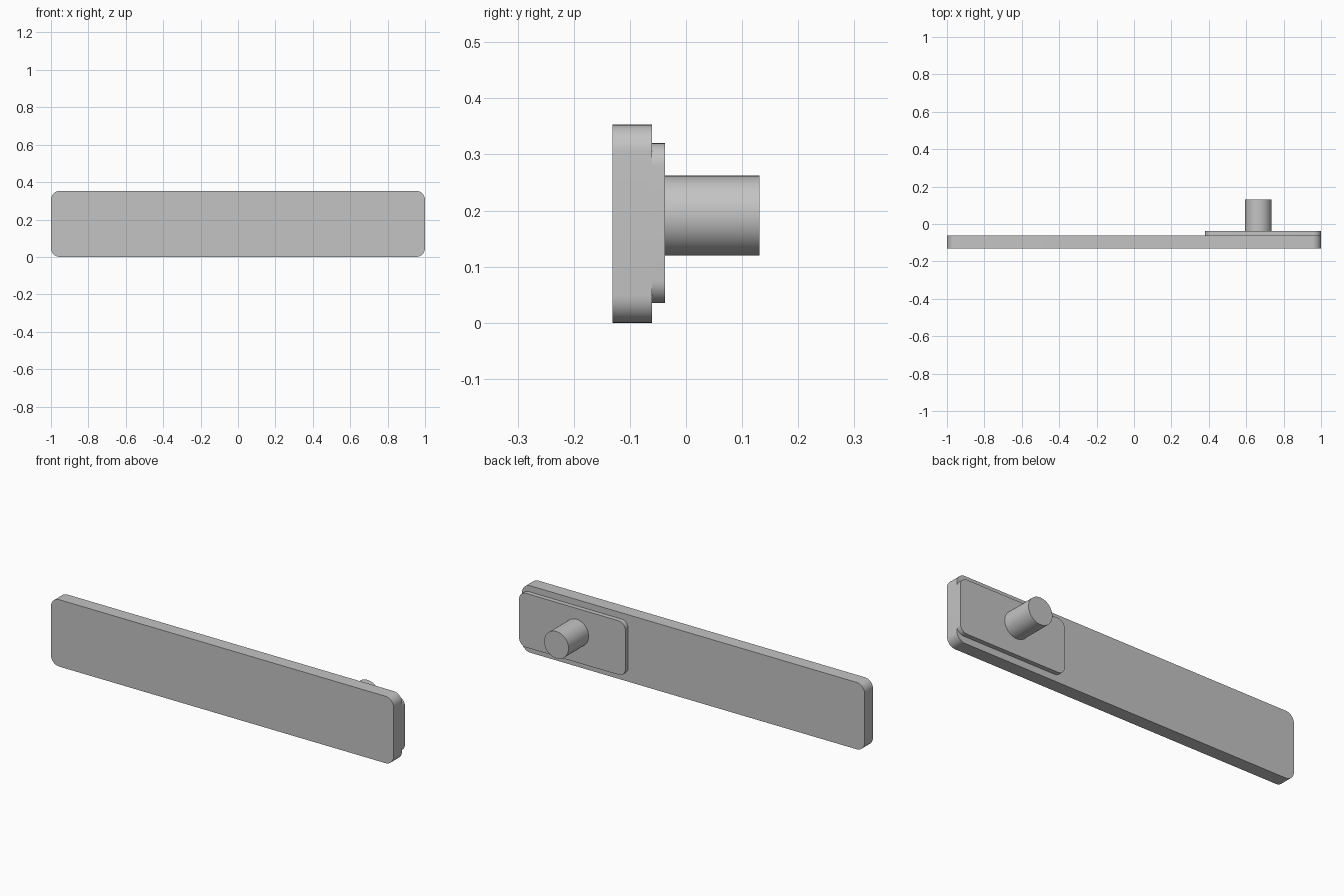
import bpy
import bmesh
from math import cos, sin, pi

cube = bpy.data.objects.get("Cube")
if cube:
    bpy.data.objects.remove(cube, do_unlink=True)

# Single plain grey material
grey = bpy.data.materials.new("plain grey")
grey.use_nodes = True
colour = (0.55, 0.55, 0.55, 1)
grey.diffuse_color = colour
grey.node_tree.nodes["Principled BSDF"].inputs["Base Color"].default_value = colour


def extrude_outline(name, outline, y0, y1):
    """Extrude a closed x-z outline from y0 back to y1."""
    bm = bmesh.new()
    face = bm.faces.new([bm.verts.new((x, y0, z)) for x, z in outline])
    result = bmesh.ops.extrude_face_region(bm, geom=[face], use_keep_orig=True)
    moved = [v for v in result["geom"] if isinstance(v, bmesh.types.BMVert)]
    bmesh.ops.translate(bm, verts=moved, vec=(0, y1 - y0, 0))
    bmesh.ops.recalc_face_normals(bm, faces=bm.faces)
    mesh = bpy.data.meshes.new(name)
    bm.to_mesh(mesh)
    bm.free()
    mesh.materials.append(grey)
    obj = bpy.data.objects.new(name, mesh)
    bpy.context.collection.objects.link(obj)
    bpy.ops.object.select_all(action="DESELECT")
    obj.select_set(True)
    bpy.context.view_layer.objects.active = obj
    bpy.ops.object.shade_smooth_by_angle(angle=pi / 6)
    return obj


def rounded_rectangle(x0, x1, z0, z1, radius, steps=10):
    corners = [(x1 - radius, z1 - radius), (x0 + radius, z1 - radius),
               (x0 + radius, z0 + radius), (x1 - radius, z0 + radius)]
    return [(cx + radius * cos((k + s / steps) * pi / 2),
             cz + radius * sin((k + s / steps) * pi / 2))
            for k, (cx, cz) in enumerate(corners) for s in range(steps + 1)]


def circle(cx, cz, radius, sides=64):
    return [(cx + radius * cos(2 * pi * i / sides),
             cz + radius * sin(2 * pi * i / sides)) for i in range(sides)]


# Long front plate, raised pad at the left end of its back, round peg
extrude_outline("front_plate", rounded_rectangle(-1, 1, 0, 0.353, 0.048), -0.131, -0.061)
extrude_outline("mounting_pad", rounded_rectangle(0.38, 1, 0.035, 0.32, 0.04), -0.061, -0.037)
extrude_outline("peg", circle(0.665, 0.191, 0.071), -0.037, 0.131)
